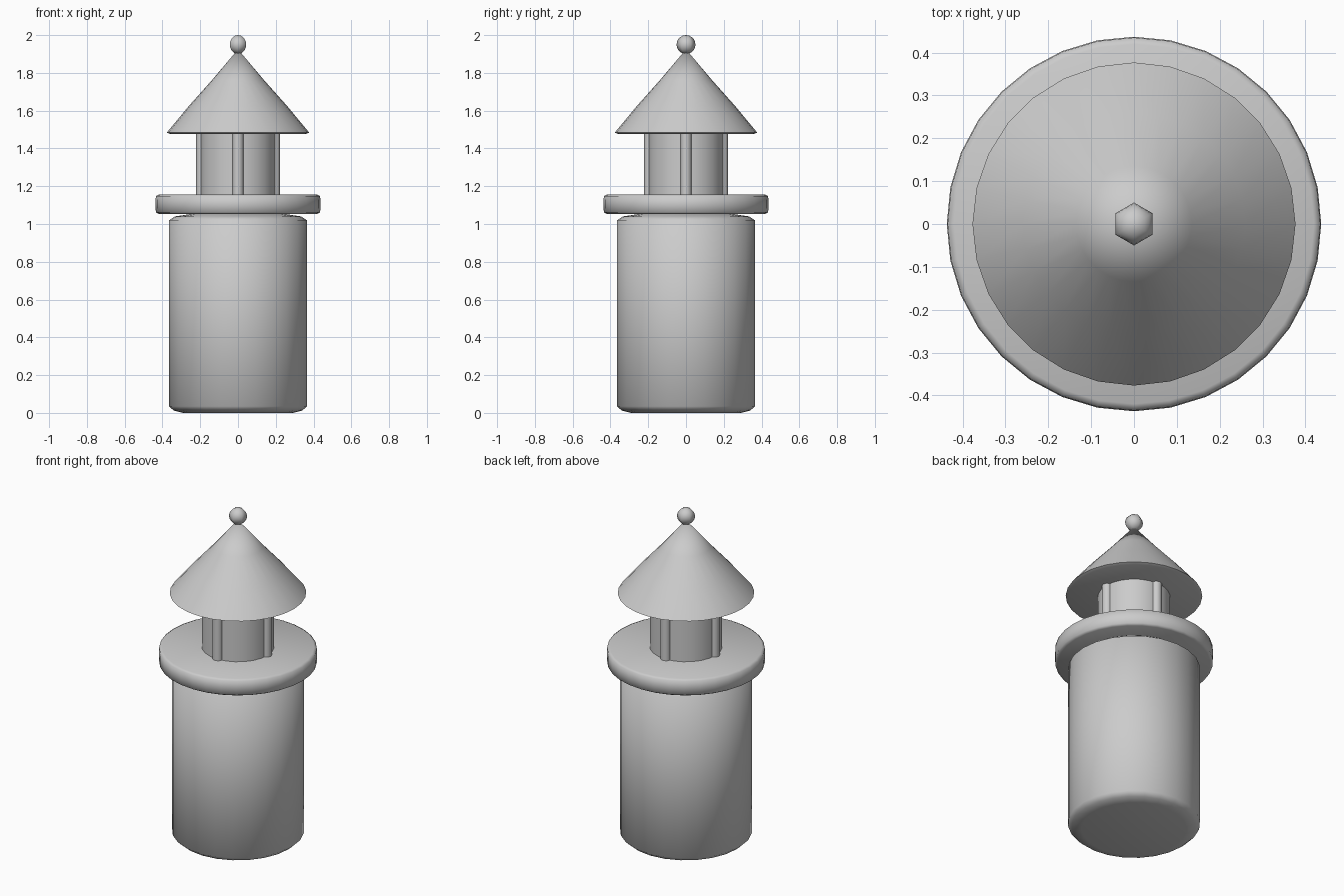
import bpy, bmesh, math

if "Cube" in bpy.data.objects:
    bpy.data.objects.remove(bpy.data.objects["Cube"])

stone = bpy.data.materials.new("plain_grey")
stone.diffuse_color = (0.6, 0.6, 0.6, 1)
stone.use_nodes = True
stone.node_tree.nodes["Principled BSDF"].inputs["Base Color"].default_value = stone.diffuse_color


def lathe(name, profile, sides, x=0.0, y=0.0, angle=50):
    """Revolve (radius, height) points around a vertical axis."""
    bm = bmesh.new()
    rings = []
    for r, z in profile:
        if r == 0:
            rings.append([bm.verts.new((x, y, z))])
            continue
        rings.append([bm.verts.new((x + r * math.sin(2 * math.pi * i / sides),
                                    y + r * math.cos(2 * math.pi * i / sides), z))
                      for i in range(sides)])
    for a, b in zip(rings, rings[1:]):
        for i in range(sides):
            j = (i + 1) % sides
            corners = [a[i % len(a)], a[j % len(a)], b[j % len(b)], b[i % len(b)]]
            bm.faces.new(list(dict.fromkeys(corners)))
    for ring in (rings[0], rings[-1]):
        if len(ring) > 1:
            bm.faces.new(ring)
    bmesh.ops.recalc_face_normals(bm, faces=bm.faces)
    mesh = bpy.data.meshes.new(name)
    bm.to_mesh(mesh)
    bm.free()
    mesh.materials.append(stone)
    obj = bpy.data.objects.new(name, mesh)
    bpy.context.collection.objects.link(obj)
    bpy.ops.object.select_all(action='DESELECT')
    obj.select_set(True)
    bpy.context.view_layer.objects.active = obj
    bpy.ops.object.shade_smooth_by_angle(angle=math.radians(angle))
    return obj


# Main tower with softened bottom and top edges
lathe("tower", [(0.29, 0.0), (0.34, 0.012), (0.365, 0.035), (0.365, 1.02),
                (0.335, 1.04), (0.2, 1.06)], 24, angle=80)

# Gallery disc with slightly rounded rim
lathe("gallery", [(0.42, 1.053), (0.435, 1.062), (0.437, 1.105),
                  (0.435, 1.147), (0.42, 1.155)], 32, angle=75)

# Lantern room and its four posts
lathe("lantern_room", [(0.2, 1.15), (0.2, 1.49)], 24)
for k in range(4):
    a = k * math.pi / 2
    lathe(f"lantern_post_{k + 1}", [(0.03, 1.15), (0.03, 1.485)], 8,
          0.193 * math.sin(a), 0.193 * math.cos(a))

# Conical roof with a thin rim
lathe("roof", [(0.36, 1.477), (0.377, 1.484), (0.26, 1.625), (0.135, 1.765),
               (0.0, 1.925)], 28)

# Finial ball
R = 0.05
ball = [(R * math.sin(math.pi * i / 10) if 0 < i < 10 else 0,
         1.95 - R * math.cos(math.pi * i / 10)) for i in range(11)]
lathe("finial_ball", ball, 6, angle=80)
